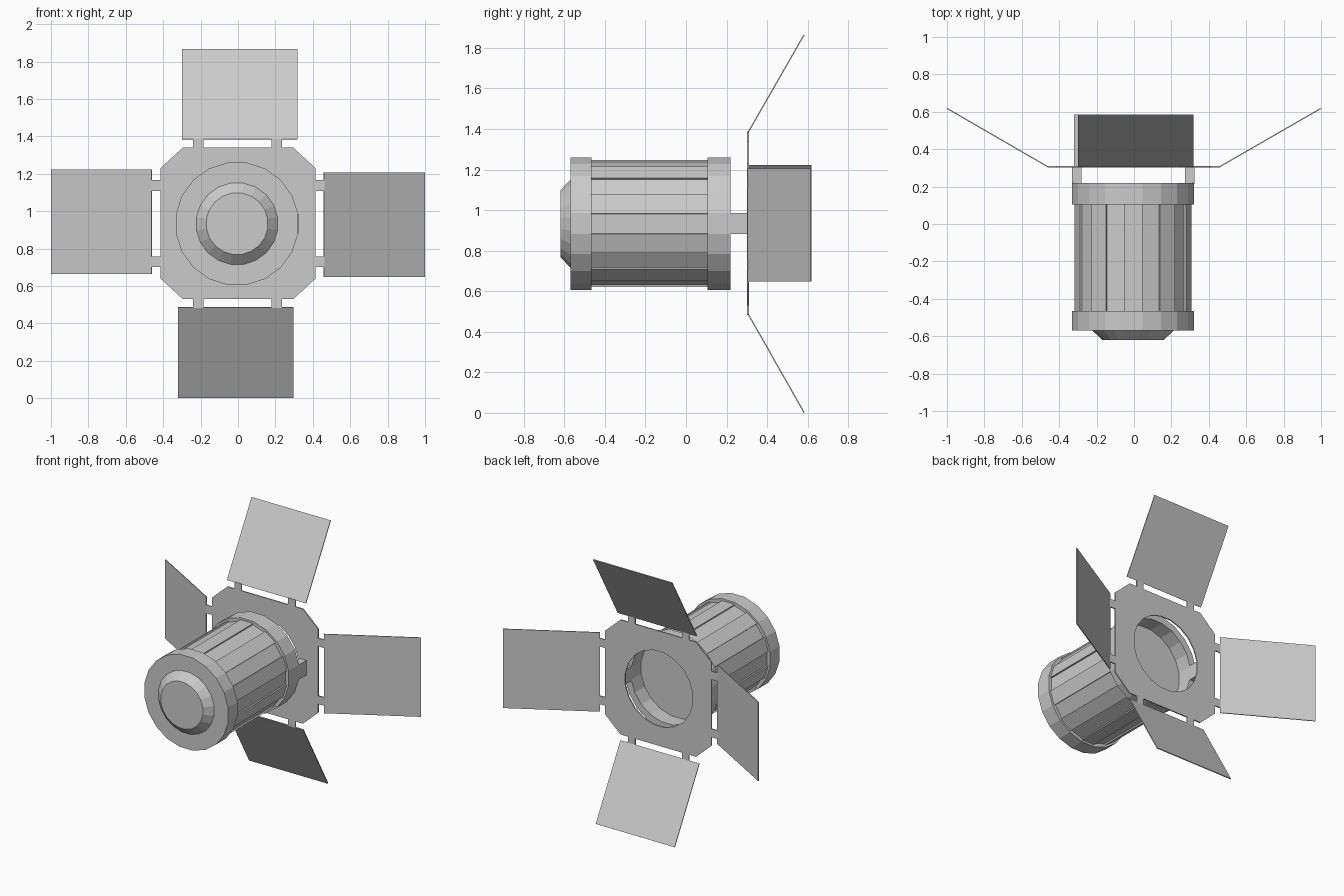
import bpy, bmesh, math
from mathutils import Vector

if "Cube" in bpy.data.objects:
    bpy.data.objects.remove(bpy.data.objects["Cube"])

CX, CZ = -0.005, 0.933      # lamp axis
SIDES = 20
STEP = math.tau / SIDES


def finish(name, bm):
    bmesh.ops.recalc_face_normals(bm, faces=bm.faces[:])
    me = bpy.data.meshes.new(name)
    bm.to_mesh(me)
    bm.free()
    ob = bpy.data.objects.new(name, me)
    bpy.context.scene.collection.objects.link(ob)
    return ob


def ring_points(r, y):
    return [Vector((CX + r * math.cos((i + 0.5) * STEP), y,
                    CZ + r * math.sin((i + 0.5) * STEP))) for i in range(SIDES)]


def lathe(name, profile):
    """Faceted turning about the y axis; first and last rings are capped."""
    bm = bmesh.new()
    rings = [[bm.verts.new(p) for p in ring_points(r, y)] for r, y in profile]
    for a, b in zip(rings, rings[1:]):
        for i in range(SIDES):
            j = (i + 1) % SIDES
            bm.faces.new((a[i], a[j], b[j], b[i]))
    bm.faces.new(rings[0])
    bm.faces.new(rings[-1])
    return finish(name, bm)


def prism(name, base, offset):
    """Extrude a flat outline along an offset vector."""
    bm = bmesh.new()
    f = bm.faces.new([bm.verts.new(p) for p in base])
    ext = bmesh.ops.extrude_face_region(bm, geom=[f], use_keep_orig=True)
    verts = [g for g in ext["geom"] if isinstance(g, bmesh.types.BMVert)]
    bmesh.ops.translate(bm, verts=verts, vec=offset)
    return finish(name, bm)


def box(name, x0, x1, y0, y1, z0, z1):
    return prism(name, [(x0, y0, z0), (x1, y0, z0), (x1, y0, z1), (x0, y0, z1)],
                 (0, y1 - y0, 0))


# Rear housing ring with its domed cap
lathe("housing_cap", [(0.166, -0.62), (0.22, -0.57), (0.331, -0.57), (0.331, -0.465)])

# Barrel with alternating raised panels
outline = []
for i in range(SIDES):
    r = 0.317 if i % 2 == 0 else 0.307
    for k in (i, i + 1):
        a = (k + 0.5) * STEP
        outline.append((CX + r * math.cos(a), -0.47, CZ + r * math.sin(a)))
prism("barrel", outline, (0, 0.575, 0))

# Open lens ring, with the lens disc recessed inside
lathe("lens_ring", [(0.331, 0.105), (0.331, 0.22), (0.282, 0.22), (0.282, 0.11)])

# Brackets carrying the plate
for side, x in (("left", -0.331), ("right", 0.273)):
    box(side + "_bracket", x, x + 0.05, 0.215, 0.306, 0.881, 0.985)

# Octagonal plate with a round opening
bm = bmesh.new()
W, H, C = 0.415, 0.405, 0.295
octagon = [(C, -H), (W, -C), (W, C), (C, H), (-C, H), (-W, C), (-W, -C), (-C, -H)]
loops = [[Vector((x, 0.302, CZ + z + 0.002)) for x, z in octagon], ring_points(0.266, 0.302)]
edges = []
for loop in loops:
    vs = [bm.verts.new(p) for p in loop]
    edges += [bm.edges.new((vs[i - 1], vs[i])) for i in range(len(vs))]
bmesh.ops.triangle_fill(bm, edges=edges, use_beauty=True)
ext = bmesh.ops.extrude_face_region(bm, geom=bm.faces[:], use_keep_orig=True)
bmesh.ops.translate(bm, vec=(0, 0.008, 0),
                    verts=[g for g in ext["geom"] if isinstance(g, bmesh.types.BMVert)])
bmesh.ops.dissolve_limit(bm, angle_limit=0.01, verts=bm.verts[:], edges=bm.edges[:])
finish("plate", bm)

# Hinge tabs, two per flap
for n, t in enumerate((-0.212, 0.208)):
    for name, z in (("top", 1.335), ("bottom", 0.483)):
        box(f"{name}_tab_{n}", t - 0.028, t + 0.028, 0.302, 0.31, z, z + 0.053)
for n, z in enumerate((0.73, 1.137)):
    for name, x in (("left", -0.463), ("right", 0.41)):
        box(f"{name}_tab_{n}", x, x + 0.053, 0.302, 0.31, z - 0.029, z + 0.029)

# Four barn door flaps, opened outward at 60 degrees
for name, x0, x1, z0, z1, y1 in (("top", -0.30, 0.317, 1.385, 1.866, 0.58),
                                 ("bottom", -0.32, 0.296, 0.486, 0.0, 0.58)):
    s = -1 if name == "top" else 1
    prism(name + "_flap", [(x0, 0.304, z0), (x1, 0.304, z0), (x1, y1, z1), (x0, y1, z1)],
          (0, 0.005, s * 0.003))
for name, x0, x1, z0, z1 in (("left", -0.463, -1.0, 0.665, 1.223),
                             ("right", 0.46, 1.0, 0.647, 1.206)):
    s = 1 if name == "left" else -1
    prism(name + "_flap", [(x0, 0.304, z0), (x1, 0.615, z0), (x1, 0.615, z1), (x0, 0.304, z1)],
          (s * 0.003, 0.005, 0))
